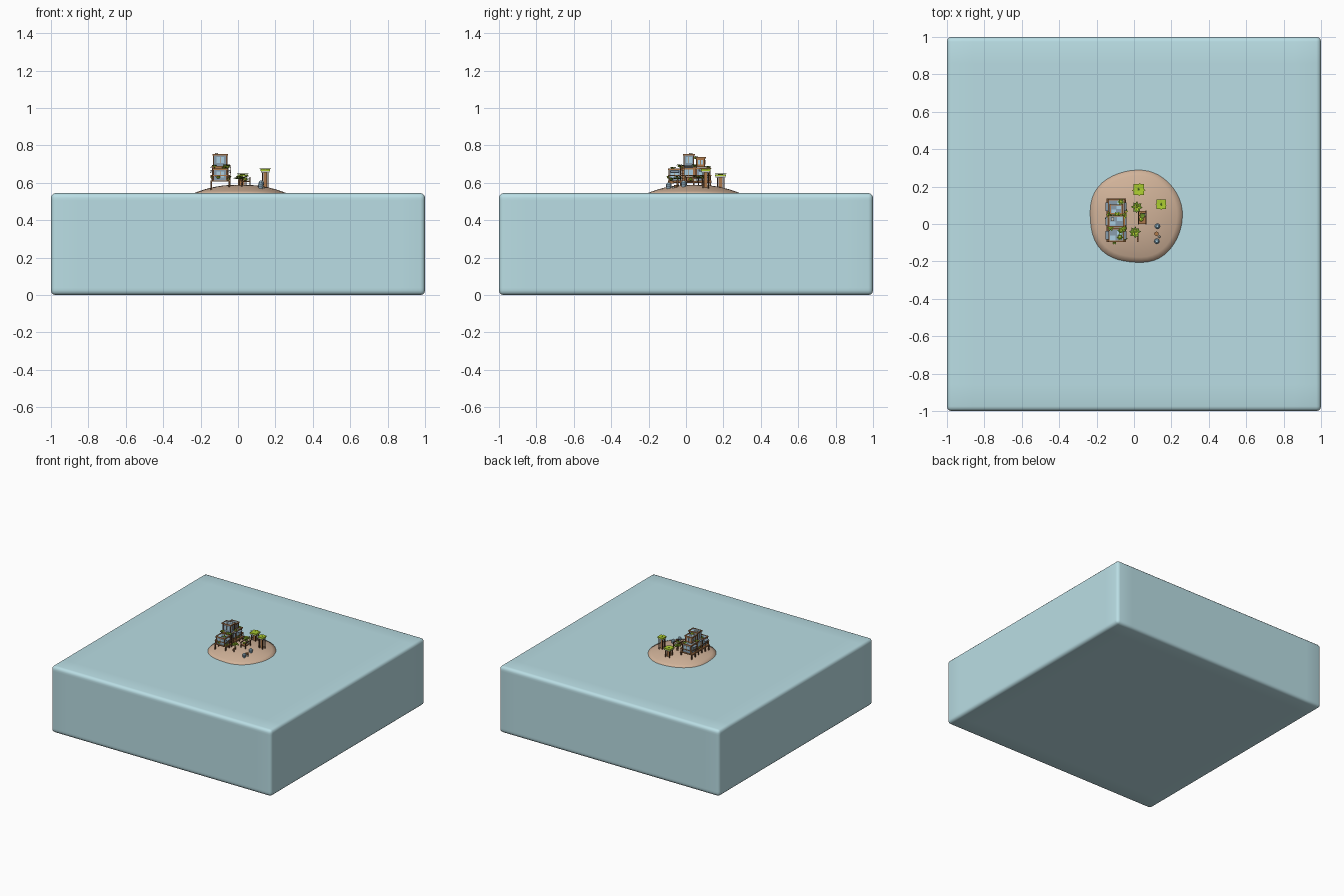
import bpy, bmesh, math, random
from mathutils import Matrix, Vector

if "Cube" in bpy.data.objects:
    bpy.data.objects.remove(bpy.data.objects["Cube"])
random.seed(4)


def material(name, *rgb):
    m = bpy.data.materials.new(name)
    m.use_nodes = True
    m.diffuse_color = (*rgb, 1)
    m.node_tree.nodes["Principled BSDF"].inputs["Base Color"].default_value = (*rgb, 1)
    return m


WATER = material("pale water blue", 0.49, 0.73, 0.78)
SAND = material("warm sand", 0.64, 0.45, 0.32)
DARK = material("dark wood", 0.16, 0.07, 0.03)
WOOD = material("orange wood", 0.42, 0.19, 0.07)
SLATE = material("slate blue", 0.25, 0.34, 0.42)
GLASS = material("window blue", 0.40, 0.62, 0.76)
LIME = material("lime leaf", 0.42, 0.62, 0.03)
LEAF = material("deep leaf", 0.15, 0.29, 0.02)
STONE = material("pale stone", 0.58, 0.60, 0.53)


def finish(name, bm, mat, smooth=False):
    mesh = bpy.data.meshes.new(name)
    bmesh.ops.recalc_face_normals(bm, faces=bm.faces)
    for f in bm.faces:
        f.smooth = smooth
    bm.to_mesh(mesh)
    bm.free()
    mesh.materials.append(mat)
    ob = bpy.data.objects.new(name, mesh)
    bpy.context.collection.objects.link(ob)
    return ob


def boxes(name, mat, *parts):
    """Each part is (x, y, z, width, depth, height) with z at its base."""
    bm = bmesh.new()
    for x, y, z, w, d, h in parts:
        bmesh.ops.create_cube(bm, size=1, matrix=Matrix.Translation((x, y, z + h / 2))
                              @ Matrix.Diagonal((w, d, h, 1)))
    return finish(name, bm, mat)


def cone(name, mat, x, y, z, r1, r2, h, sides=8):
    bm = bmesh.new()
    bmesh.ops.create_cone(bm, cap_ends=True, segments=sides, radius1=r1, radius2=r2,
                          depth=h, matrix=Matrix.Translation((x, y, z + h / 2)))
    return finish(name, bm, mat)


def clump(name, mat, x, y, z, r):
    """A low faceted bush."""
    bm = bmesh.new()
    bmesh.ops.create_icosphere(bm, subdivisions=1, radius=r, matrix=Matrix.Translation((x, y, z))
                               @ Matrix.Diagonal((1, 1, 0.75, 1)))
    return finish(name, bm, mat)


def leaves(name, mat, x, y, z, size, count=8, lift=0.5):
    """A rosette of drooping leaves."""
    bm = bmesh.new()
    for i in range(count):
        a = i * math.tau / count + random.uniform(-0.2, 0.2)
        out, side = Vector((math.cos(a), math.sin(a), 0)), Vector((-math.sin(a), math.cos(a), 0))
        up, base = Vector((0, 0, size)), Vector((x, y, z))
        mid = base + out * size * 0.55 + up * lift
        ring = [base, mid + side * size * 0.28, base + out * size + up * lift * 0.5,
                mid - side * size * 0.28]
        bm.faces.new([bm.verts.new(p) for p in ring])
    return finish(name, bm, mat)


RADIUS = 0.249


def mound_height(r):
    return 0.59 - 0.046 * (r / RADIUS) ** 2.3


def ground(x, y):
    return mound_height(math.hypot(x - 0.01, y - 0.04))


# Water block with softened edges
LEVEL = 0.545
bm = bmesh.new()
bmesh.ops.create_cube(bm, size=1, matrix=Matrix.Translation((0, 0, LEVEL / 2))
                      @ Matrix.Diagonal((2, 2, LEVEL, 1)))
bmesh.ops.subdivide_edges(bm, edges=bm.edges[:], cuts=13, use_grid_fill=True)
rim = [e for e in bm.edges if e.calc_face_angle(0) > 1]
bmesh.ops.bevel(bm, geom=rim, offset=0.025, segments=3, profile=0.5, affect='EDGES')
finish("water_block", bm, WATER, True)

# Sand mound with a slightly squared, uneven outline
bm = bmesh.new()
N, rings = 48, []
for k in range(1, 10):
    r, ring = RADIUS * min(k / 8, 1), []
    for i in range(N):
        a = i * math.tau / N
        c, s = math.cos(a), math.sin(a)
        q = r * (abs(c) ** 2.2 + abs(s) ** 2.2) ** (-1 / 2.2) * (1 + 0.012 * math.sin(5 * a + 1))
        ring.append(bm.verts.new((0.01 + q * c, 0.04 + q * s, mound_height(r) if k < 9 else 0.5)))
    rings.append(ring)
for inner, outer in zip(rings, rings[1:]):
    for i in range(N):
        j = (i + 1) % N
        bm.faces.new((inner[i], outer[i], outer[j], inner[j]))
bm.faces.new(rings[0])
bm.faces.new(rings[-1])
finish("sand_mound", bm, SAND, True)

# Stilted deck with railing
HX, HY = -0.095, 0.02
boxes("deck_floor", WOOD, (HX, HY, 0.607, 0.105, 0.235, 0.006))
posts = [(HX + sx * 0.048, HY - 0.11 + i * 0.044, 0.55, 0.007, 0.007, 0.06)
         for sx in (-1, 1) for i in range(6)]
boxes("deck_stilts", DARK, *posts)
boxes("deck_beams", DARK, *[(HX + s * 0.048, HY, 0.60, 0.007, 0.235, 0.007) for s in (-1, 1)])
boxes("deck_rail_posts", WOOD, *[(x, y, 0.61, 0.005, 0.005, 0.03) for x, y, *_ in posts])
boxes("deck_rails", WOOD, *[(HX + s * 0.049, HY, 0.637, 0.005, 0.235, 0.004) for s in (-1, 1)],
      *[(HX, HY + s * 0.114, 0.637, 0.1, 0.005, 0.004) for s in (-1, 1)])


def cabin(name, y, z, w, d, h, wall):
    """Framed room with windows on every side and a tiled, rimmed roof."""
    boxes(name + "_walls", wall, (HX, y, z, w, d, h))
    boxes(name + "_corner_posts", DARK, *[(HX + sx * w / 2, y + sy * d / 2, z, 0.006, 0.006, h + 0.004)
                                          for sx in (-1, 1) for sy in (-1, 1)])
    boxes(name + "_windows", GLASS,
          *[(HX + s * w / 2, y, z + h * 0.3, 0.004, d * 0.65, h * 0.55) for s in (-1, 1)],
          *[(HX, y + s * d / 2, z + h * 0.3, w * 0.6, 0.004, h * 0.55) for s in (-1, 1)])
    boxes(name + "_window_bars", WOOD,
          *[(HX + s * w / 2, y, z + h * 0.3, 0.008, 0.004, h * 0.55) for s in (-1, 1)],
          *[(HX, y + s * d / 2, z + h * 0.3, 0.004, 0.008, h * 0.55) for s in (-1, 1)])
    top = z + h
    boxes(name + "_roof", SLATE, (HX, y, top, w + 0.012, d + 0.008, 0.005))
    boxes(name + "_roof_tiles", GLASS, *[(HX + s * w / 4, y + s * d / 4, top + 0.003, w * 0.42, d * 0.42, 0.004)
                                         for s in (-1, 1)])
    boxes(name + "_roof_frame", WOOD,
          *[(HX + s * (w / 2 + 0.004), y, top, 0.007, d + 0.014, 0.008) for s in (-1, 1)],
          *[(HX, y + s * (d / 2 + 0.003), top, w + 0.012, 0.007, 0.008) for s in (-1, 1)])


# House rooms
cabin("south_room", -0.06, 0.613, 0.07, 0.06, 0.055, SLATE)
cabin("middle_room", 0.015, 0.613, 0.08, 0.07, 0.068, WOOD)
cabin("north_room", 0.092, 0.613, 0.075, 0.07, 0.062, SLATE)
cabin("tall_tower", 0.015, 0.69, 0.07, 0.05, 0.056, SLATE)
cabin("small_tower", 0.078, 0.684, 0.056, 0.042, 0.045, WOOD)

# Roof chest, awnings and ladder
boxes("roof_chest", STONE, (HX - 0.02, 0.025, 0.75, 0.018, 0.018, 0.01))
for side in (-1, 1):
    for y, z in ((-0.06, 0.664), (0.015, 0.69), (0.092, 0.672)):
        awning = boxes("awning", SLATE, (0, 0, 0, 0.022, 0.045, 0.003))
        awning.location = (HX + side * 0.045, y, z - 0.006)
        awning.rotation_euler.y = side * 0.45
boxes("ladder_rails", DARK, *[(HX + 0.056, -0.02 + s * 0.01, 0.57, 0.004, 0.004, 0.125) for s in (-1, 1)])
boxes("ladder_rungs", WOOD, *[(HX + 0.056, -0.02, 0.58 + i * 0.014, 0.004, 0.02, 0.003) for i in range(8)])

# Bushes growing on the roofs, balconies and deck
for i, (dx, y, z) in enumerate(((0.04, 0.045, 0.69), (-0.03, -0.02, 0.688), (0.02, -0.07, 0.677),
                                (-0.035, 0.05, 0.688), (0.04, -0.025, 0.685), (0.005, 0.05, 0.735),
                                (0.043, -0.08, 0.62), (-0.01, -0.092, 0.63), (0.025, -0.035, 0.69),
                                (0.045, 0.065, 0.63), (-0.043, 0.03, 0.63), (0.025, 0.118, 0.682))):
    clump("house_bush", LIME if i % 3 else LEAF, HX + dx, y, z, 0.011)
    leaves("house_bush_leaves", LEAF if i % 3 else LIME, HX + dx, y, z - 0.003, 0.02, 6)

# Footed planters with square leafy crowns
for x, y, top, half in ((0.025, 0.185, 0.642, 0.029), (0.145, 0.105, 0.67, 0.025)):
    g = ground(x, y) - 0.005
    boxes("planter_legs", DARK, *[(x + sx * half * 0.6, y + sy * half * 0.6, g, 0.006, 0.006, top - g - 0.01)
                                  for sx in (-1, 1) for sy in (-1, 1)])
    boxes("planter_stem", WOOD, (x, y, g, half * 0.7, half * 0.7, top - g - 0.01))
    boxes("planter_tray", STONE, (x, y, top - 0.014, half * 1.8, half * 1.8, 0.008))
    boxes("planter_crown", LIME, (x, y, top - 0.006, half * 2, half * 2, 0.009))
    leaves("planter_leaves", LIME, x, y, top + 0.003, half * 1.25, 8, 0.15)
    clump("planter_heart", LEAF, x, y, top + 0.002, half * 0.3)

# Palms
for x, y in ((0.015, 0.09), (0.005, -0.045)):
    g = ground(x, y)
    cone("palm_trunk", WOOD, x, y, g - 0.005, 0.007, 0.004, 0.04, 6)
    leaves("palm_crown", LEAF, x, y, g + 0.033, 0.032, 8, 0.3)
    leaves("palm_tip", LIME, x, y, g + 0.036, 0.022, 6, 0.7)
    clump("palm_heart", LIME, x, y, g + 0.038, 0.008)

# Market stall between the palms
TX, TY = 0.045, 0.035
g = ground(TX, TY)
boxes("stall_posts", DARK, *[(TX + sx * 0.02, TY + sy * 0.032, g - 0.005, 0.006, 0.006, 0.045)
                             for sx in (-1, 1) for sy in (-1, 1)])
boxes("stall_counter", WOOD, (TX, TY, g + 0.015, 0.042, 0.07, 0.006))
boxes("stall_top_frame", DARK, *[(TX + s * 0.02, TY, g + 0.038, 0.006, 0.075, 0.005) for s in (-1, 1)])
boxes("stall_goods", STONE, (TX + 0.008, TY + 0.015, g + 0.021, 0.016, 0.018, 0.012))
clump("stall_bush", LIME, TX - 0.006, TY - 0.01, g + 0.03, 0.013)
leaves("stall_leaves", LEAF, TX, TY + 0.01, g + 0.04, 0.018)

# Jars, bucket and signpost on the beach
for x, y, mat in ((0.125, -0.012, GLASS), (0.122, -0.092, GLASS)):
    g = ground(x, y)
    cone("jar_body", mat, x, y, g - 0.004, 0.011, 0.015, 0.026)
    cone("jar_lid", GLASS, x, y, g + 0.022, 0.014, 0.007, 0.01)
    cone("jar_band", SLATE, x, y, g + 0.008, 0.0145, 0.0155, 0.005)
cone("bucket", WOOD, 0.12, -0.052, ground(0.12, -0.052) - 0.004, 0.009, 0.012, 0.016)
cone("loose_stone", STONE, 0.135, -0.068, ground(0.135, -0.068) - 0.004, 0.008, 0.005, 0.012, 6)
g = ground(0.02, -0.08)
boxes("signpost", DARK, (0.02, -0.08, g - 0.005, 0.006, 0.006, 0.035))
boxes("sign_board", WOOD, (0.02, -0.08, g + 0.016, 0.008, 0.03, 0.012))
